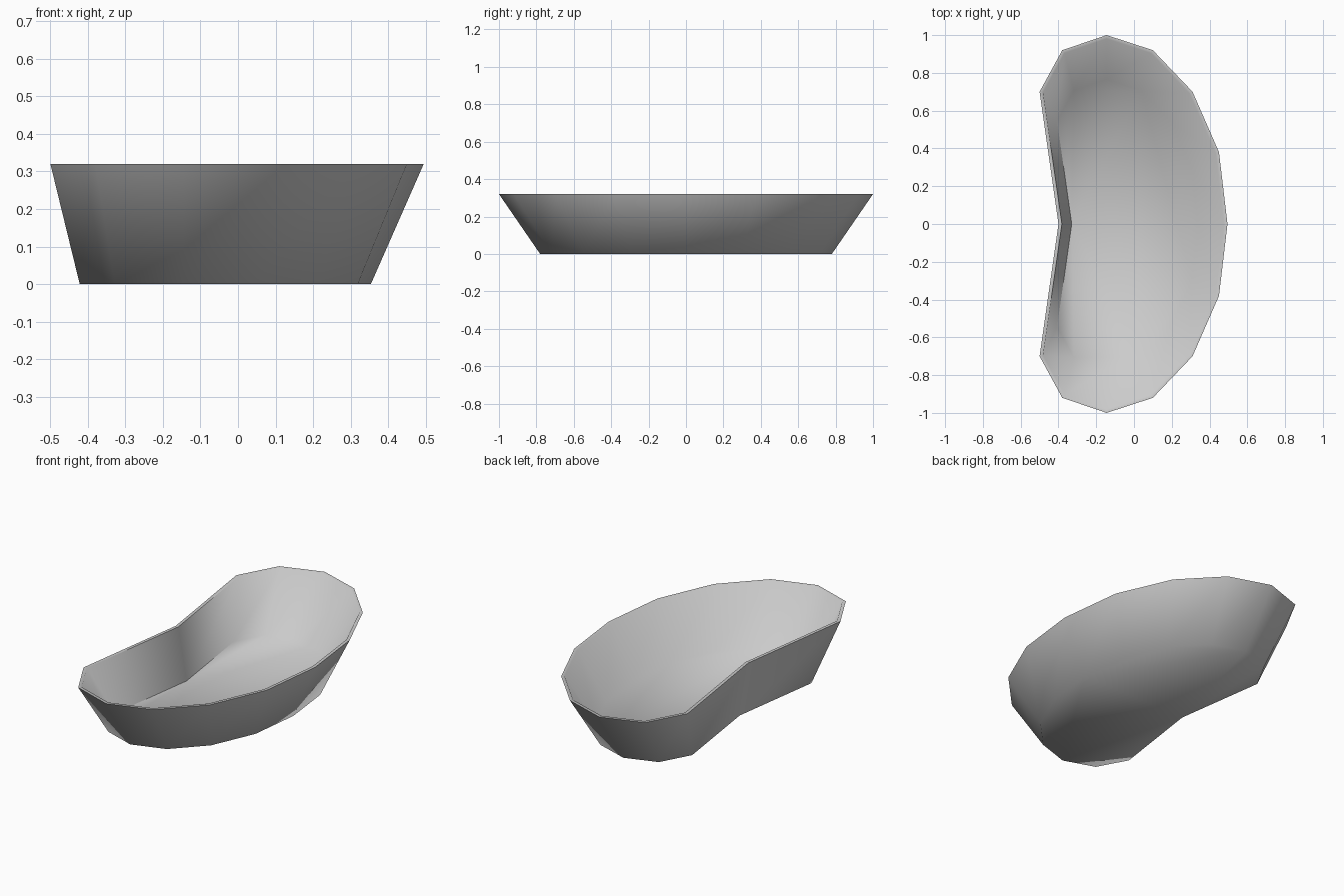
import bpy, bmesh, math

if "Cube" in bpy.data.objects:
    bpy.data.objects.remove(bpy.data.objects["Cube"])

HEIGHT, FLOOR, WALL, TAPER = 0.32, 0.02, 0.018, 0.78
CENTRE_X = -0.145

# Kidney-shaped rim: right-hand half, mirrored across y = 0
half = [(0.495, 0), (0.45, 0.38), (0.31, 0.70), (0.10, 0.92), (-0.145, 1.0),
        (-0.38, 0.92), (-0.50, 0.70), (-0.40, 0)]
outline = half + [(x, -y) for x, y in reversed(half[1:-1])]


def tapered(points, z):
    return [(CENTRE_X + (x - CENTRE_X) * TAPER, y * TAPER, z) for x, y in points]


bm = bmesh.new()


def ring(coords):
    return [bm.verts.new(c) for c in coords]


def bridge(a, b):
    n = len(a)
    for i in range(n):
        j = (i + 1) % n
        bm.faces.new((a[i], a[j], b[j], b[i]))


# Outer shell: base and flared wall
base = ring(tapered(outline, 0))
rim = ring([(x, y, HEIGHT) for x, y in outline])
bm.faces.new(base[::-1])
bridge(base, rim)

# Thin flat lip, inset from the rim
lid = bm.faces.new(rim)
bm.normal_update()
bmesh.ops.inset_region(bm, faces=[lid], thickness=WALL, use_even_offset=True)
inner = list(lid.verts)
bm.faces.remove(lid)

# Inner wall and floor
floor = ring(tapered([(v.co.x, v.co.y) for v in inner], FLOOR))
bridge(inner, floor)
bm.faces.new(floor)
bmesh.ops.recalc_face_normals(bm, faces=bm.faces)

mesh = bpy.data.meshes.new("kidney_bowl")
bm.to_mesh(mesh)
bm.free()
bowl = bpy.data.objects.new("kidney_bowl", mesh)
bpy.context.collection.objects.link(bowl)

grey = bpy.data.materials.new("light grey")
grey.diffuse_color = (0.6, 0.6, 0.6, 1)
grey.use_nodes = True
grey.node_tree.nodes["Principled BSDF"].inputs["Base Color"].default_value = grey.diffuse_color
mesh.materials.append(grey)

bpy.context.view_layer.objects.active = bowl
bowl.select_set(True)
bpy.ops.object.shade_smooth_by_angle(angle=math.radians(67))
